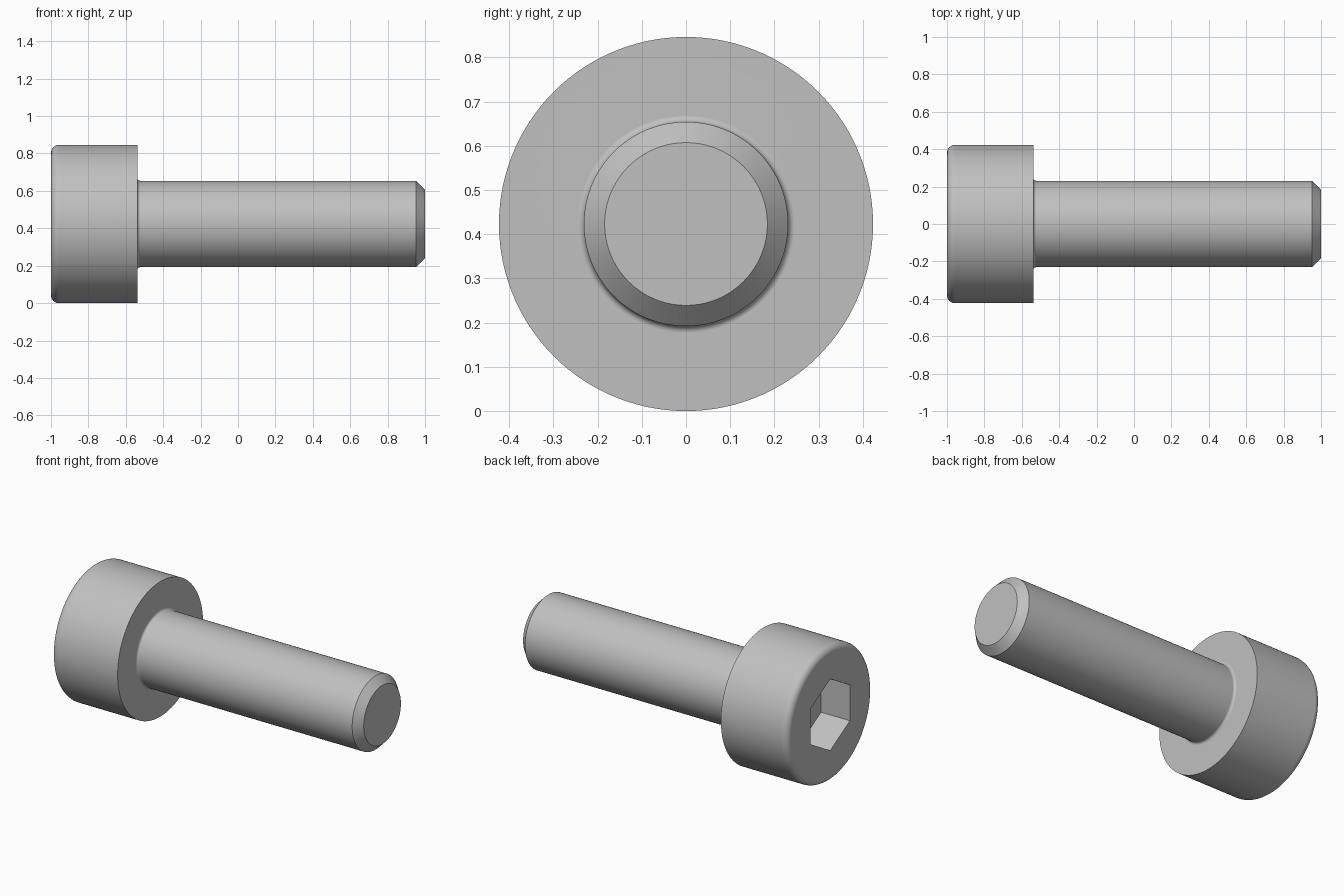
import bpy
import bmesh
from math import sin, cos, pi, radians

cube = bpy.data.objects.get("Cube")
if cube:
    bpy.data.objects.remove(cube, do_unlink=True)

SEGMENTS = 120          # multiple of six, so the hex corners land on vertices
HEAD_R, HEAD_X = 0.423, -0.538
SHANK_R, TIP_R = 0.231, 0.184
SOCKET_FLAT, SOCKET_DEPTH = 0.194, 0.2
EDGE_R, NECK_R = 0.042, 0.0154


def arc(cx, cr, radius, start, end, steps=8):
    """Points (x, radius) of a fillet around the centre (cx, cr)."""
    angles = [radians(start + (end - start) * i / steps) for i in range(steps + 1)]
    return [(cx + radius * cos(a), cr + radius * sin(a)) for a in angles]


def ring(bm, x, radius):
    """Circle of vertices around the x axis; radius None gives the hexagon."""
    verts = []
    for i in range(SEGMENTS):
        a = 2 * pi * i / SEGMENTS
        r = radius or SOCKET_FLAT / cos(a % (pi / 3) - pi / 6)
        verts.append(bm.verts.new((x, r * sin(a), HEAD_R + r * cos(a))))
    return verts


# Profile from the socket floor, round the head, along the shank to the tip
profile = [(-1 + SOCKET_DEPTH, None), (-1, None)]
profile += arc(-1 + EDGE_R, HEAD_R - EDGE_R, EDGE_R, 180, 90)
profile += [(HEAD_X, HEAD_R)]
profile += arc(HEAD_X + NECK_R, SHANK_R + NECK_R, NECK_R, 180, 270)
profile += [(1 - (SHANK_R - TIP_R), SHANK_R), (1, TIP_R)]

bm = bmesh.new()
rings = [ring(bm, x, r) for x, r in profile]
for a, b in zip(rings, rings[1:]):
    for i in range(SEGMENTS):
        j = (i + 1) % SEGMENTS
        bm.faces.new((a[i], a[j], b[j], b[i]))
bm.faces.new(rings[0])      # socket floor
bm.faces.new(rings[-1])     # tip
bmesh.ops.recalc_face_normals(bm, faces=bm.faces)

mesh = bpy.data.meshes.new("cap_screw")
bm.to_mesh(mesh)
bm.free()
screw = bpy.data.objects.new("cap_screw", mesh)
bpy.context.collection.objects.link(screw)

# Grey steel
steel = bpy.data.materials.new("grey_steel")
steel.use_nodes = True
colour = (0.53, 0.53, 0.53, 1)
steel.diffuse_color = colour
steel.node_tree.nodes["Principled BSDF"].inputs["Base Color"].default_value = colour
mesh.materials.append(steel)

# Smooth round surfaces, crisp edges and flat planes
bpy.ops.object.select_all(action="DESELECT")
screw.select_set(True)
bpy.context.view_layer.objects.active = screw
bpy.ops.object.shade_smooth_by_angle(angle=radians(30))
normals = screw.modifiers.new("weighted_normals", "WEIGHTED_NORMAL")
normals.keep_sharp = True
